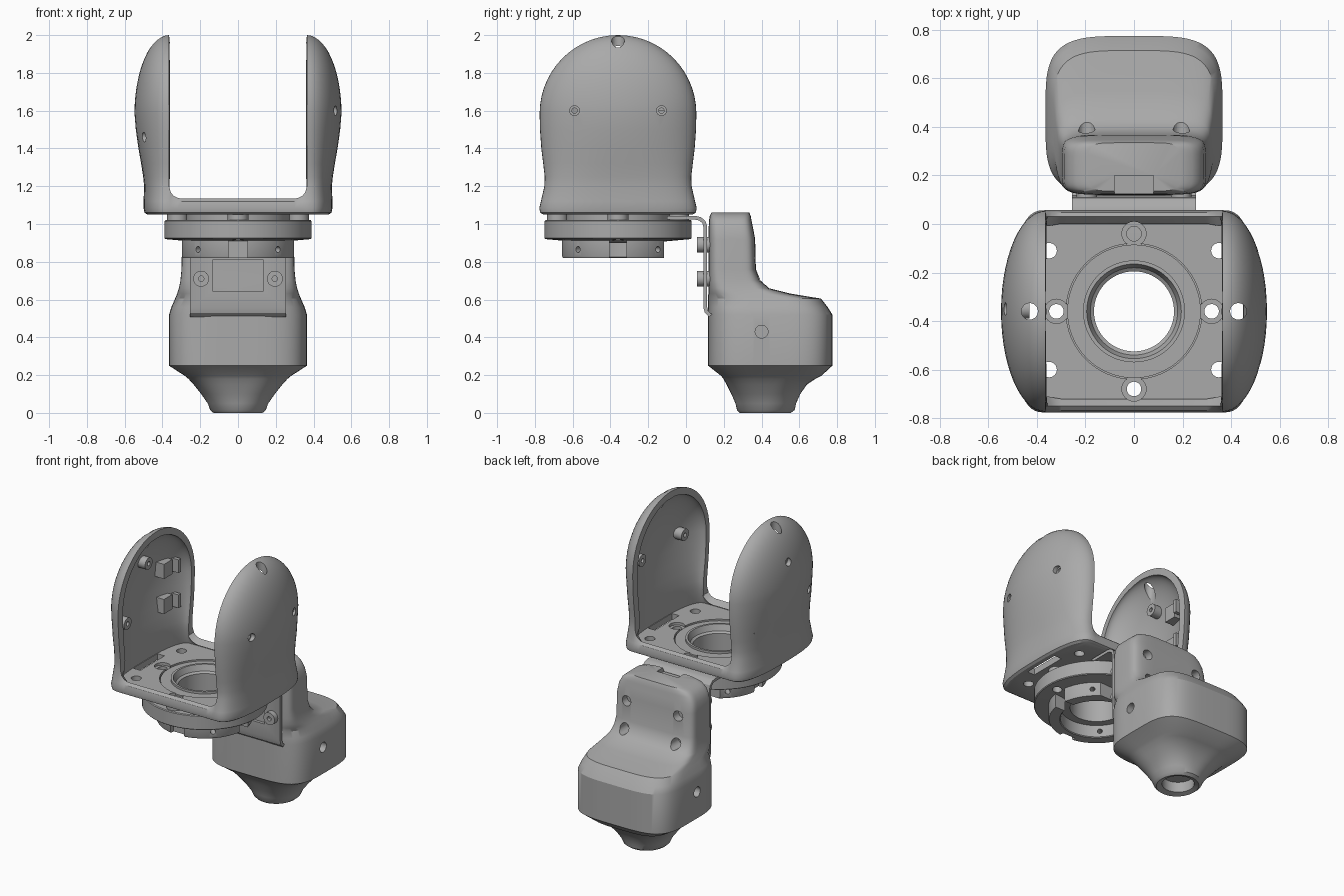
import bpy, bmesh
from math import sin, cos, pi, radians, sqrt
from mathutils import Vector

if "Cube" in bpy.data.objects:
    bpy.data.objects.remove(bpy.data.objects["Cube"])

grey = bpy.data.materials.new("plain grey")
grey.use_nodes = True
grey.diffuse_color = (0.4, 0.4, 0.4, 1)
grey.node_tree.nodes["Principled BSDF"].inputs["Base Color"].default_value = (0.4, 0.4, 0.4, 1)

CY = -0.36      # yoke and ring axis
EDGE = 0.365    # inner plane of the cheeks


def spow(v, e):
    return abs(v) ** e * (1 if v >= 0 else -1)


def cylinder(bm, a, b, r, seg=24):
    a, b = Vector(a), Vector(b)
    d = b - a
    m = d.to_track_quat('Z', 'Y').to_matrix().to_4x4()
    m.translation = (a + b) / 2
    bmesh.ops.create_cone(bm, cap_ends=True, segments=seg, radius1=r, radius2=r,
                          depth=d.length, matrix=m)


def box(bm, lo, hi):
    vs = bmesh.ops.create_cube(bm, size=1)["verts"]
    for v in vs:
        v.co = [l + (c + 0.5) * (h - l) for l, h, c in zip(lo, hi, v.co)]


def rings(bm, loops, closed=False):
    """Skin a stack of equal loops, capped or joined end to end."""
    vs = [[bm.verts.new(p) for p in loop] for loop in loops]
    n = len(vs[0])
    for a, b in zip(vs, vs[1:] + (vs[:1] if closed else [])):
        for i in range(n):
            j = (i + 1) % n
            bm.faces.new((a[i], a[j], b[j], b[i]))
    if not closed:
        bm.faces.new(vs[0])
        bm.faces.new(vs[-1])


def lathe(bm, profile, seg=72):
    rings(bm, [[(r * cos(2 * pi * i / seg), CY + r * sin(2 * pi * i / seg), z)
                for i in range(seg)] for r, z in profile], closed=True)


def finish(name, bm, cut=None, thick=0, offset=-1):
    """Turn a bmesh into a finished part, with wall thickness and cuts applied."""
    bmesh.ops.recalc_face_normals(bm, faces=bm.faces)
    me = bpy.data.meshes.new(name)
    bm.to_mesh(me)
    ob = bpy.data.objects.new(name, me)
    bpy.context.collection.objects.link(ob)
    helper = None
    if thick:
        s = ob.modifiers.new("wall", 'SOLIDIFY')
        s.thickness, s.offset = thick, offset
    if cut:
        bmesh.ops.recalc_face_normals(cut, faces=cut.faces)
        hm = bpy.data.meshes.new("cutter")
        cut.to_mesh(hm)
        helper = bpy.data.objects.new("cutter", hm)
        helper.hide_render = True
        bpy.context.collection.objects.link(helper)
        b = ob.modifiers.new("holes", 'BOOLEAN')
        b.operation, b.solver, b.object = 'DIFFERENCE', 'EXACT', helper
        b.use_self = True
    if ob.modifiers:
        dg = bpy.context.evaluated_depsgraph_get()
        new = bpy.data.meshes.new_from_object(ob.evaluated_get(dg))
        ob.modifiers.clear()
        ob.data = new
    if helper:
        bpy.data.objects.remove(helper)
    ob.data.materials.clear()
    ob.data.materials.append(grey)
    bpy.ops.object.select_all(action='DESELECT')
    ob.select_set(True)
    bpy.context.view_layer.objects.active = ob
    bpy.ops.object.shade_smooth_by_angle(angle=radians(32))
    return ob


# yoke: one hollow shell, a tray below with two domed cheeks above
rows = [(1.05, 0.48, 0.395, 2.7), (1.06, 0.495, 0.412, 2.7), (1.085, 0.5, 0.417, 2.7),
        (1.12, 0.5, 0.408, 2.6), (1.2, 0.497, 0.39, 2.5), (1.25, 0.502, 0.388, 2.4),
        (1.32, 0.513, 0.396, 2.2), (1.4, 0.527, 0.406, 2.1), (1.5, 0.541, 0.413, 2)]
for k in range(15):
    e = k / 14 * pi / 2
    rows.append((1.585 + 0.415 * sin(e), EDGE + 0.183 * cos(e), 0.415 * cos(e), 2))
RIM = 4         # row that ends the tray walls
SEG = 28
angles = [-pi / 2 + pi * i / SEG for i in range(SEG + 1)]
flats = [0.355, 0.34, 0.32, 0.3, -0.3, -0.32, -0.34, -0.355]
cols = ([(1, t) for t in angles] + [(0, x) for x in flats]
        + [(-1, t) for t in angles] + [(0, -x) for x in flats])
half = len(cols) // 2
bm = bmesh.new()
grid = []
for k, (z, w, d, p) in enumerate(rows):
    line = []
    for i, (s, v) in enumerate(cols):
        back = 1 if i < half else -1
        if s:
            x = s * (EDGE + (w - EDGE) * spow(max(cos(v), 0), 2 / p))
            line.append(bm.verts.new((x, CY + s * d * spow(sin(v), 2 / p), z)))
        elif k <= RIM:
            t = max(0, (abs(v) - 0.3) / 0.065)
            zz = 1.135 + 0.065 * (1 - sqrt(1 - t * t)) if k == RIM else z
            line.append(bm.verts.new((v, CY + back * d, zz)))
        else:
            line.append(None)
    grid.append(line)
for a, b in zip(grid, grid[1:]):
    for i in range(len(cols)):
        j = (i + 1) % len(cols)
        # the straight walls stop at the rim; the cheeks go on
        if b[i] and b[j] and (b is grid[RIM] or a in grid[:RIM] or cols[i][0] == cols[j][0]):
            bm.faces.new((a[i], a[j], b[j], b[i]))
bm.faces.new(grid[0])
bmesh.ops.remove_doubles(bm, verts=bm.verts, dist=0.0005)

screws = [(0.32 * cos(k * pi / 2), CY + 0.32 * sin(k * pi / 2)) for k in range(4)]
side_bosses = [(1, CY + 0.23, 1.6, 0.51), (1, CY - 0.23, 1.6, 0.51),
               (-1, -0.35, 1.76, 0.52), (-1, -0.62, 1.46, 0.49)]
cut = bmesh.new()
cylinder(cut, (0, CY, 1), (0, CY, 1.12), 0.28, 64)
for x, y in screws:
    cylinder(cut, (x, y, 1), (x, y, 1.12), 0.05)
for s in (1, -1):
    cylinder(cut, (s * 0.43, CY, 1.8), (s * 0.43, CY, 2.1), 0.034)
    box(cut, sorted((s * 0.395, s * 0.45))[:1] + [CY - 0.13, 1],
        sorted((s * 0.395, s * 0.45))[1:] + [CY + 0.13, 1.12])
    for y in (-0.11, -0.6):
        cylinder(cut, (s * 0.35, y, 1), (s * 0.35, y, 1.12), 0.032)
for s, y, z, x in side_bosses:
    cylinder(cut, (s * 0.4, y, z), (s * 0.65, y, z), 0.026)
finish("yoke_shell", bm, cut, 0.045)

# screw bosses and cable clips inside the cheeks
bm, cut = bmesh.new(), bmesh.new()
for s, y, z, x in side_bosses:
    cylinder(bm, (s * (x - 0.09), y, z), (s * (x - 0.015), y, z), 0.04)
    cylinder(cut, (s * 0.35, y, z), (s * 0.65, y, z), 0.014)
finish("cheek_bosses", bm, cut)
bm = bmesh.new()
for z in (1.65, 1.41):
    box(bm, (-0.49, -0.2, z - 0.05), (-0.42, -0.11, z + 0.05))
    box(bm, (-0.475, -0.085, z - 0.045), (-0.39, -0.06, z + 0.045))
finish("cable_clips", bm)

# mounting plate with four ears, set in the tray floor
bm, cut = bmesh.new(), bmesh.new()
lathe(bm, [(0.2, 1.02), (0.275, 1.02), (0.275, 1.085), (0.2, 1.085)])
finish("mounting_ring", bm)
bm = bmesh.new()
for x, y in screws:
    cylinder(bm, (x, y, 1.01), (x, y, 1.075), 0.055)
    cylinder(cut, (x, y, 0.8), (x, y, 1.2), 0.03)
finish("mounting_ears", bm, cut.copy())

# large flange with a raised bearing lip
bm = bmesh.new()
lathe(bm, [(0.165, 0.9), (0.385, 0.92), (0.39, 0.925), (0.39, 1.015), (0.385, 1.02),
           (0.21, 1.02), (0.21, 1.1), (0.195, 1.1), (0.18, 1.06), (0.165, 1.05)])
finish("flange", bm, cut)

# notched lower collar, cut flat at the back
bm, cut = bmesh.new(), bmesh.new()
lathe(bm, [(0.225, 0.825), (0.23, 0.82), (0.295, 0.82), (0.3, 0.83), (0.3, 0.925), (0.225, 0.925)])
box(cut, (-0.5, -0.116, 0.7), (0.5, 0.1, 1))
box(cut, (-0.05, CY - 0.4, 0.7), (0.05, CY - 0.265, 1))
box(cut, (0.2, CY - 0.045, 0.7), (0.4, CY + 0.045, 1))
box(cut, (-0.4, CY - 0.045, 0.7), (-0.265, CY + 0.045, 1))
for k in range(4):
    c, s = cos(pi / 4 + k * pi / 2), sin(pi / 4 + k * pi / 2)
    cylinder(cut, (0.15 * c, CY + 0.15 * s, 0.865), (0.4 * c, CY + 0.4 * s, 0.865), 0.016, 16)
finish("lower_collar", bm, cut)

# bent sheet bracket joining the flange to the motor
path = [(-0.1, 1.033), (0.05, 1.033), (0.075, 1.027), (0.095, 1.01), (0.102, 0.985),
        (0.102, 0.56), (0.108, 0.535), (0.13, 0.515)]
bm, cut = bmesh.new(), bmesh.new()
pairs = [[bm.verts.new((x, y, z)) for x in (-0.255, 0.255)] for y, z in path]
for a, b in zip(pairs, pairs[1:]):
    bm.faces.new((a[0], a[1], b[1], b[0]))
box(cut, (-0.135, 0.05, 0.645), (0.135, 0.12, 0.81))
cylinder(cut, (0, CY, 0.9), (0, CY, 1.1), 0.28, 64)
finish("bracket", bm, cut, 0.02, 0)

bm, cut = bmesh.new(), bmesh.new()
mounts = [(x, z) for x in (-0.195, 0.195) for z in (0.71, 0.89)]
for x, z in mounts:
    cylinder(bm, (x, 0.057, z), (x, 0.14, z), 0.042)
    cylinder(cut, (x, 0.03, z), (x, 0.08, z), 0.015, 12)
finish("bracket_screws", bm, cut)

# motor housing: nozzle, belly, shoulder and tower in one loft (z, half width, y range, squareness)
sections = [(0.08, 0.1, 0.325, 0.525, 2), (0.01, 0.1, 0.325, 0.525, 2), (0, 0.13, 0.285, 0.555, 2),
            (0.015, 0.147, 0.27, 0.575, 2), (0.05, 0.16, 0.262, 0.583, 2.2),
            (0.1, 0.195, 0.24, 0.605, 2.5), (0.15, 0.235, 0.215, 0.64, 3),
            (0.18, 0.262, 0.198, 0.685, 3.5), (0.195, 0.28, 0.187, 0.715, 3.8),
            (0.25, 0.365, 0.117, 0.775, 4), (0.52, 0.365, 0.117, 0.775, 4),
            (0.56, 0.353, 0.117, 0.75, 4), (0.605, 0.333, 0.117, 0.715, 4),
            (0.632, 0.322, 0.118, 0.55, 4.5), (0.66, 0.313, 0.118, 0.44, 5),
            (0.7, 0.305, 0.119, 0.395, 5.5), (0.76, 0.299, 0.12, 0.37, 6),
            (0.92, 0.296, 0.12, 0.366, 6), (0.98, 0.288, 0.12, 0.355, 6),
            (1.02, 0.268, 0.122, 0.347, 6), (1.045, 0.24, 0.126, 0.342, 6),
            (1.06, 0.19, 0.135, 0.335, 6)]
SIDES = 80
bm, cut = bmesh.new(), bmesh.new()
rings(bm, [[(hx * spow(cos(2 * pi * i / SIDES), 2 / n),
             (y0 + y1) / 2 + (y1 - y0) / 2 * spow(sin(2 * pi * i / SIDES), 2 / n), z)
            for i in range(SIDES)] for z, hx, y0, y1, n in sections])
for x, z in mounts:
    cylinder(cut, (x, 0.31, z), (x, 0.6, z), 0.034)
for s in (1, -1):
    cylinder(cut, (s * 0.32, 0.4, 0.43), (s * 0.45, 0.4, 0.43), 0.034)
box(cut, (-0.08, 0.05, 1.03), (0.08, 0.2, 1.1))
finish("motor_housing", bm, cut)
